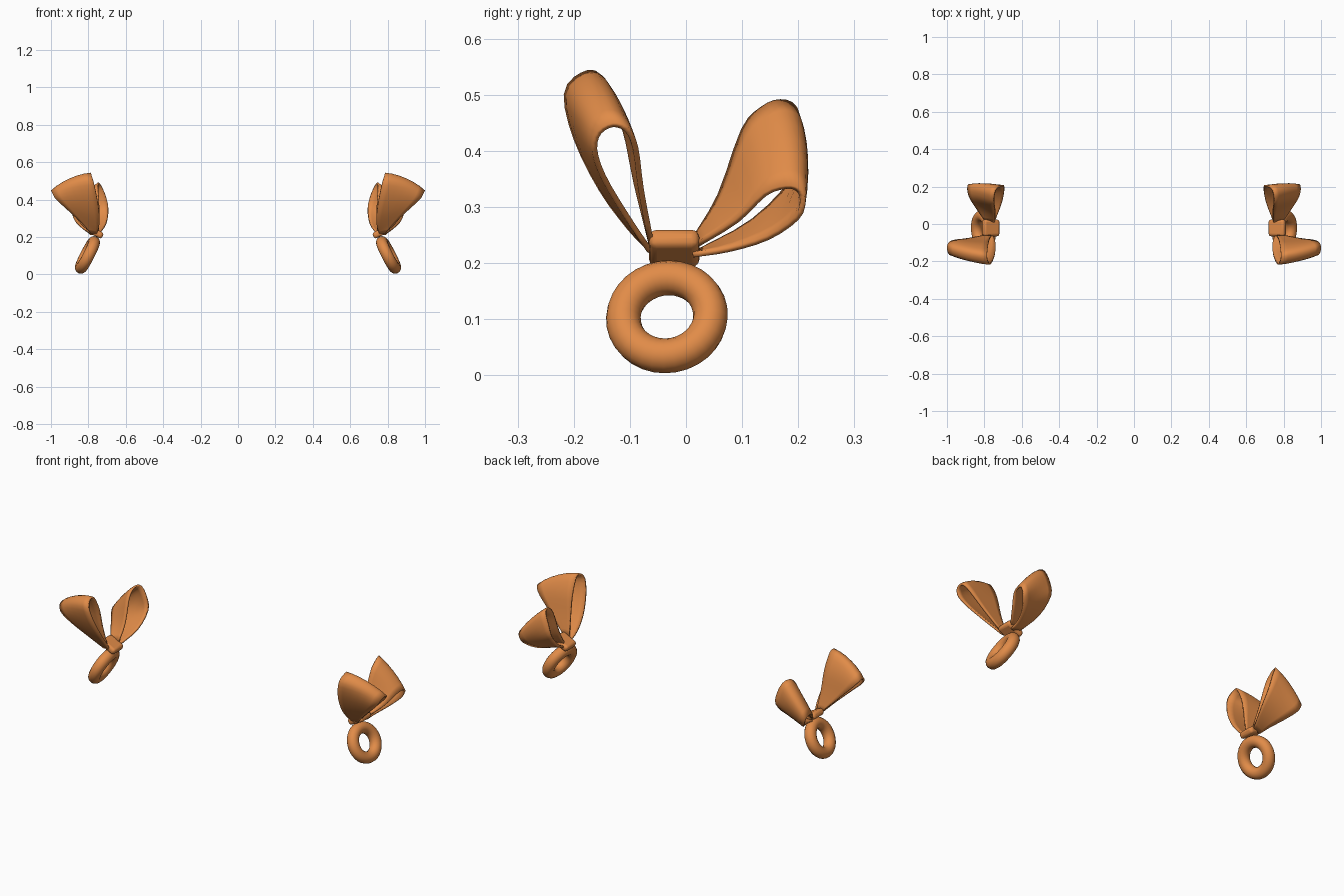
import bpy, math
from mathutils import Vector, Matrix

if "Cube" in bpy.data.objects:
    bpy.data.objects.remove(bpy.data.objects["Cube"])

orange = bpy.data.materials.new("orange_ribbon")
orange.diffuse_color = (0.75, 0.26, 0.065, 1)
orange.use_nodes = True
orange.node_tree.nodes["Principled BSDF"].inputs["Base Color"].default_value = orange.diffuse_color


def finish(ob, name):
    """Name, colour, smooth and mirror a part whose mesh is in world space."""
    ob.name = name
    ob.data.materials.clear()
    ob.data.materials.append(orange)
    bpy.ops.object.select_all(action='DESELECT')
    ob.select_set(True)
    bpy.context.view_layer.objects.active = ob
    bpy.ops.object.shade_smooth_by_angle(angle=math.radians(40))
    ob.modifiers.new("other_side", 'MIRROR')


def smooth_path(pts, steps=3):
    """Catmull-Rom curve through the points."""
    p = [Vector(q) for q in pts]
    p = [2 * p[0] - p[1]] + p + [2 * p[-1] - p[-2]]
    out = []
    for i in range(1, len(p) - 2):
        a, b, c, d = p[i - 1:i + 3]
        for s in range(steps):
            t = s / steps
            out.append(0.5 * (2 * b + (c - a) * t + (2 * a - 5 * b + 4 * c - d) * t * t
                              + (3 * b - a - 3 * c + d) * t ** 3))
    return out + [p[-2]]


def ribbon_loop(name, inner, outer, bulge, rows=7):
    """Loft a ribbon between two edge curves, bulging in the middle."""
    a, b = smooth_path(inner), smooth_path(outer)
    n = len(a)
    root = (a[0] + b[0]) / 2
    verts, faces = [], []
    for i in range(n):
        for j in range(rows):
            u = j / (rows - 1)
            v = a[i].lerp(b[i], u)
            verts.append(v + (v - root) * bulge * 4 * u * (1 - u))
    for i in range(n - 1):
        for j in range(rows - 1):
            k = i * rows + j
            faces.append((k, k + 1, k + rows + 1, k + rows))
    me = bpy.data.meshes.new(name)
    me.from_pydata(verts, [], faces)
    ob = bpy.data.objects.new(name, me)
    bpy.context.collection.objects.link(ob)
    sol = ob.modifiers.new("thickness", 'SOLIDIFY')
    sol.thickness = 0.01
    sol.offset = 0
    finish(ob, name)


# Front bow loop, a wide fan leaning outward
ribbon_loop(
    "front_bow_loop",
    [(.755, -.06, .22), (.742, -.1, .262), (.742, -.15, .33), (.756, -.195, .42),
     (.774, -.213, .50), (.785, -.185, .535), (.785, -.152, .53), (.78, -.112, .45),
     (.775, -.088, .34), (.765, -.062, .235)],
    [(.785, -.065, .222), (.85, -.11, .29), (.92, -.148, .355), (.972, -.163, .402),
     (.99, -.155, .432), (.996, -.13, .446), (.992, -.105, .437), (.965, -.09, .405),
     (.89, -.08, .33), (.795, -.062, .235)],
    0.06)

# Back bow loop, turned so the ribbon faces outward and up
ribbon_loop(
    "back_bow_loop",
    [(.745, .012, .238), (.742, .06, .32), (.748, .102, .437), (.75, .135, .475),
     (.745, .167, .488), (.732, .194, .475), (.708, .203, .42), (.694, .195, .355),
     (.705, .12, .275), (.745, .012, .215)],
    [(.795, .015, .23), (.845, .09, .275), (.876, .14, .322), (.887, .178, .335),
     (.887, .2, .33), (.882, .208, .31), (.868, .197, .28), (.83, .145, .245),
     (.80, .075, .224), (.79, .012, .215)],
    0.05)

tilt = Matrix.Rotation(math.radians(-27), 4, 'Y')

# Knot band between the loops
bpy.ops.mesh.primitive_cube_add(size=1)
knot = bpy.context.object
knot.data.transform(Matrix.Translation((.766, -.021, .226)) @ tilt
                    @ Matrix.Diagonal((.096, .09, .036, 1)))
bev = knot.modifiers.new("rounding", 'BEVEL')
bev.width = 0.014
bev.segments = 3
finish(knot, "bow_knot")

# Ring hanging under the knot
bpy.ops.mesh.primitive_torus_add(major_radius=.078, minor_radius=.031,
                                 major_segments=32, minor_segments=14)
ring = bpy.context.object
ring.data.transform(Matrix.Translation((.805, -.034, .104))
                    @ Matrix.Rotation(math.radians(-6), 4, 'Z') @ tilt
                    @ Matrix.Rotation(math.radians(90), 4, 'Y'))
finish(ring, "hanging_ring")
